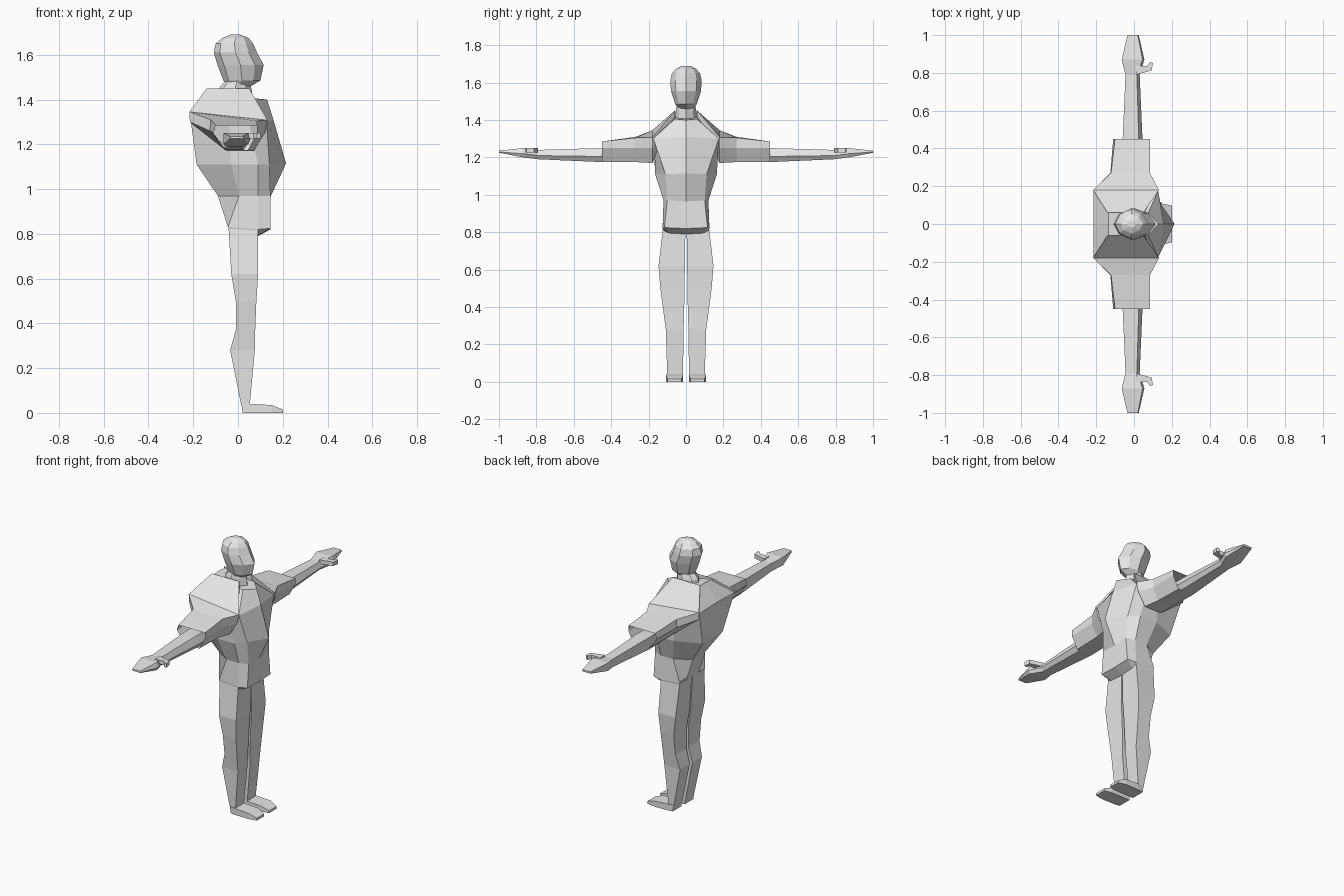
import bpy, bmesh, math
from mathutils import Vector

cube = bpy.data.objects.get("Cube")
if cube:
    bpy.data.objects.remove(cube, do_unlink=True)

grey = bpy.data.materials.new("light_grey")
grey.use_nodes = True
grey.diffuse_color = (0.8, 0.8, 0.8, 1)
grey.node_tree.nodes["Principled BSDF"].inputs["Base Color"].default_value = (0.8, 0.8, 0.8, 1)


def loft(name, rings, mirror=False, cap_start=True, cap_end=True):
    """Skin a list of equal-length point rings; optionally mirror across y = 0."""
    bm = bmesh.new()
    vs = [[bm.verts.new(p) for p in r] for r in rings]
    n = len(rings[0])
    for a, b in zip(vs, vs[1:]):
        for i in range(n):
            j = (i + 1) % n
            bm.faces.new((a[i], a[j], b[j], b[i]))
    if cap_start:
        bm.faces.new(vs[0][::-1])
    if cap_end:
        bm.faces.new(vs[-1])
    bmesh.ops.recalc_face_normals(bm, faces=bm.faces)
    me = bpy.data.meshes.new(name)
    bm.to_mesh(me)
    bm.free()
    me.materials.append(grey)
    ob = bpy.data.objects.new(name, me)
    bpy.context.collection.objects.link(ob)
    if mirror:
        m = ob.modifiers.new("mirror", 'MIRROR')
        m.use_axis = (False, True, False)
        m.use_mirror_merge = False
    return ob


def whole(half):
    """Complete a half ring (first and last points on the centre line)."""
    return half + [(x, -y, z) for x, y, z in half[-2:0:-1]]


# Jacket body: from the hem up to the neck opening
loft("jacket_body", [whole(r) for r in (
    [(-.03, 0, .81), (-.03, .06, .81), (-.03, .12, .81), (.088, .122, .81), (.09, .09, .795), (.09, 0, .79)],
    [(-.045, 0, .83), (-.045, .06, .83), (-.045, .125, .83), (.09, .125, .82), (.145, .115, .825), (.145, 0, .82)],
    [(-.09, 0, .97), (-.09, .06, .97), (.005, .12, .97), (.09, .12, .97), (.145, .1, .97), (.145, 0, .965)],
    [(-.185, 0, 1.11), (-.185, .1, 1.11), (-.03, .165, 1.11), (.09, .165, 1.11), (.14, .11, 1.11), (.215, 0, 1.115)],
    [(-.215, 0, 1.34), (-.215, .175, 1.335), (-.04, .17, 1.29), (.05, .17, 1.29), (.128, .175, 1.3), (.158, 0, 1.31)],
    [(-.135, 0, 1.445), (-.135, .06, 1.44), (-.05, .07, 1.41), (.03, .07, 1.41), (.075, .06, 1.405), (.13, 0, 1.40)],
)])

# Shoulder caps and short wide sleeves, open at the cuff
loft("shoulder_sleeve", [[(x, y, z) for x, z in pts] for y, pts in (
    (.06, [(-.14, 1.45), (.05, 1.45), (.055, 1.42), (.03, 1.38), (-.06, 1.38), (-.14, 1.42)]),
    (.18, [(-.217, 1.345), (.132, 1.308), (.12, 1.25), (.07, 1.17), (-.05, 1.17), (-.215, 1.30)]),
    (.27, [(-.122, 1.31), (.085, 1.305), (.085, 1.25), (.05, 1.175), (-.055, 1.175), (-.125, 1.26)]),
    (.45, [(-.1, 1.285), (.085, 1.285), (.085, 1.25), (.045, 1.175), (-.055, 1.175), (-.11, 1.25)]),
)], mirror=True, cap_end=False)

# Arms running into flat hands
loft("arm_and_hand", [
    [(x0, y, z1), (x1 - c, y, z1), (x1, y, z0 + (z1 - z0) * .4), (x1 - c, y, z0), (x0, y, z0)]
    for y, x0, x1, z0, z1, c in (
        (.20, -.06, .045, 1.18, 1.25, .02),
        (.45, -.06, .045, 1.175, 1.25, .02),
        (.79, -.045, .03, 1.19, 1.24, .015),
        (.87, -.065, .055, 1.2, 1.25, .01),
        (1.0, -.035, .025, 1.225, 1.236, .005))], mirror=True)

# Thumbs: a short bent finger
loft("thumb", [
    [(x - s * d, y + s * w, z) for s, z in ((1, 1.225), (1, 1.25), (-1, 1.25), (-1, 1.225))]
    for x, y, d, w in (
        (.01, .815, .0, .025), (.06, .82, .0, .016), (.082, .825, .012, .012), (.092, .855, .008, .002))],
    mirror=True)

# Trouser legs
loft("leg", [
    [(xb, yi, z), (xb, yo, z), (xf, yo, z), (xf, yi, z)]
    for z, xb, xf, yi, yo in (
        (.84, -.043, .088, .003, .121),
        (.62, -.03, .09, .006, .147),
        (.50, -.01, .082, .008, .137),
        (.37, -.01, .077, .01, .12),
        (.28, -.035, .075, .013, .108),
        (.03, .015, .052, .016, .1))], mirror=True)

# Shoes
loft("shoe", [
    [(x, yi, 0), (x + lean, yi, h), (x + lean, yo, h), (x, yo, 0)]
    for x, yi, yo, h, lean in (
        (.021, .016, .102, .04, -.006),
        (.06, .015, .107, .04, 0),
        (.15, .015, .108, .035, 0),
        (.20, .025, .098, .015, 0))], mirror=True)


def oval(z, back, front, width):
    """Eight-sided ring, pointed towards the face."""
    mid = back * .5 + front * .5
    return whole([(back, 0, z), (back * .72 + mid * .28, width * .62, z), (mid, width, z),
                  (front * .62 + mid * .38, width * .68, z), (front, 0, z)])


# Neck
loft("neck", [oval(1.38, -.09, .07, .06), oval(1.45, -.085, .06, .055), oval(1.50, -.045, .045, .045)])

# Head with a projecting face
loft("head", [oval(*r) for r in (
    (1.452, -.04, .045, .03),
    (1.485, -.065, .1, .058),
    (1.555, -.092, .115, .08),
    (1.61, -.108, .085, .084),
    (1.65, -.1, .068, .075),
    (1.675, -.07, .048, .052),
    (1.69, -.035, .01, .02))])
